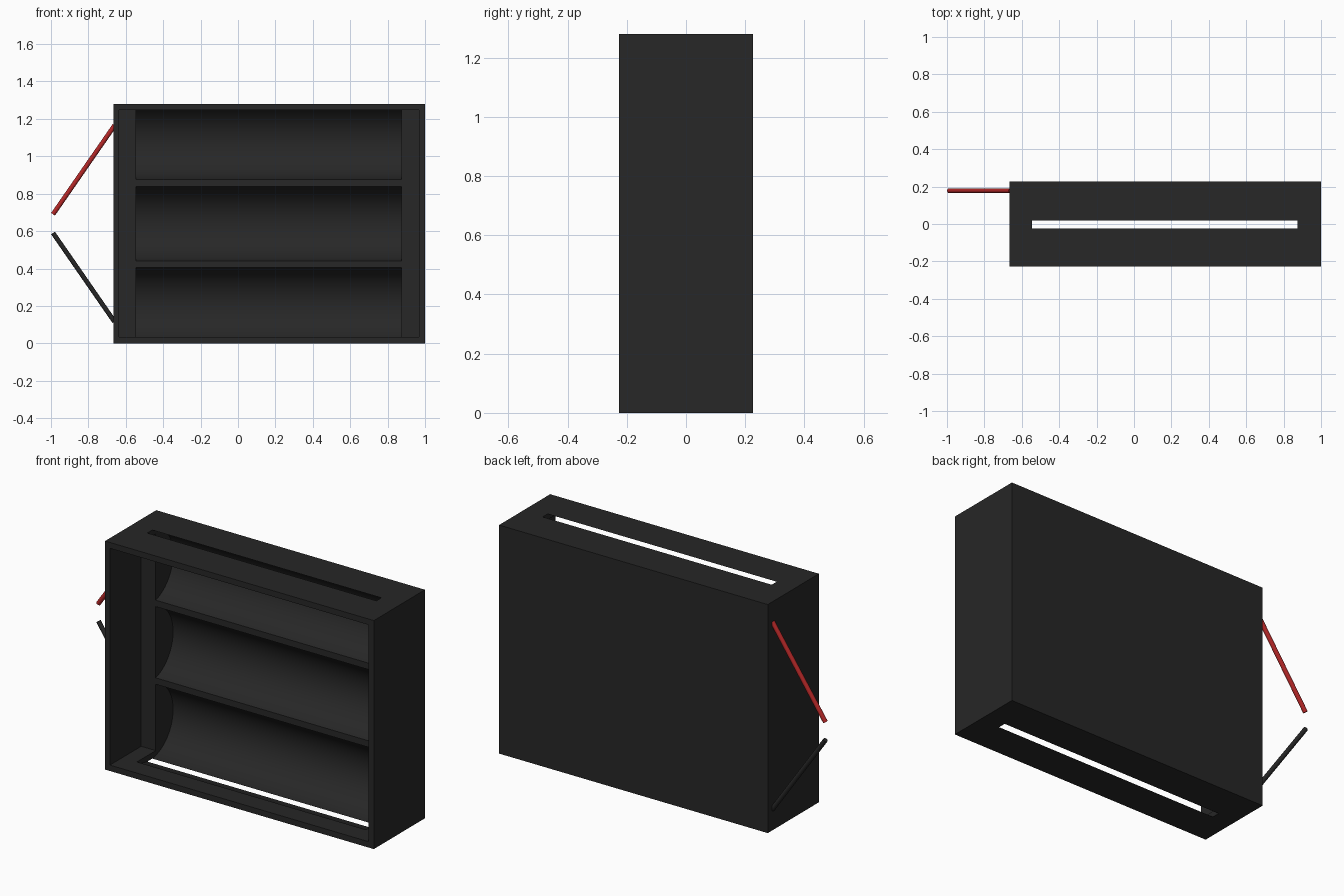
import bpy
from math import pi
from mathutils import Vector

if "Cube" in bpy.data.objects:
    bpy.data.objects.remove(bpy.data.objects["Cube"])


def material(name, color):
    m = bpy.data.materials.new(name)
    m.diffuse_color = (*color, 1)
    m.use_nodes = True
    m.node_tree.nodes["Principled BSDF"].inputs["Base Color"].default_value = m.diffuse_color
    return m


def box(name, lo, hi):
    lo, hi = Vector(lo), Vector(hi)
    bpy.ops.mesh.primitive_cube_add(size=1, location=(lo + hi) / 2)
    ob = bpy.context.object
    ob.name = name
    ob.scale = hi - lo
    bpy.ops.object.transform_apply(location=True, rotation=True, scale=True)
    return ob


def rod(name, a, b, radius, sides):
    a, b = Vector(a), Vector(b)
    bpy.ops.mesh.primitive_cylinder_add(vertices=sides, radius=radius,
                                        depth=(b - a).length, location=(a + b) / 2)
    ob = bpy.context.object
    ob.name = name
    ob.rotation_euler = (b - a).to_track_quat('Z', 'Y').to_euler()
    bpy.ops.object.transform_apply(location=True, rotation=True, scale=True)
    return ob


def cut(target, cutter):
    mod = target.modifiers.new("cut", 'BOOLEAN')
    mod.operation, mod.solver, mod.object = 'DIFFERENCE', 'EXACT', cutter
    bpy.ops.object.select_all(action='DESELECT')
    bpy.context.view_layer.objects.active = target
    target.select_set(True)
    bpy.ops.object.modifier_apply(modifier=mod.name)
    bpy.data.objects.remove(cutter, do_unlink=True)


def smooth(ob):
    bpy.ops.object.select_all(action='DESELECT')
    bpy.context.view_layer.objects.active = ob
    ob.select_set(True)
    bpy.ops.object.shade_smooth_by_angle(angle=pi / 6)


black = material("black_plastic", (0.02, 0.02, 0.02))
red = material("red_wire", (0.45, 0.02, 0.02))

# Case: open-fronted tray with a raised floor
case = box("battery_case", (-0.665, -0.226, 0), (1.0, 0.226, 1.28))
cut(case, box("cavity_cutter", (-0.635, -0.4, 0.033), (0.968, 0.05, 1.247)))

# Three round cell cradles; the outer two break through the top and bottom as slots
for z in (0.205, 0.64, 1.075):
    cut(case, rod("cell_cutter", (-0.545, -0.0025, z), (0.875, -0.0025, z), 0.2063, 96))
case.data.materials.clear()
case.data.materials.append(black)
smooth(case)

# Lead wires leaving the left side near the back
for name, z0, z1, mat in (("red_lead", 1.165, 0.69, red), ("black_lead", 0.115, 0.59, black)):
    wire = rod(name, (-0.66, 0.178, z0), (-0.989, 0.178, z1), 0.0125, 24)
    wire.data.materials.append(mat)
    smooth(wire)
